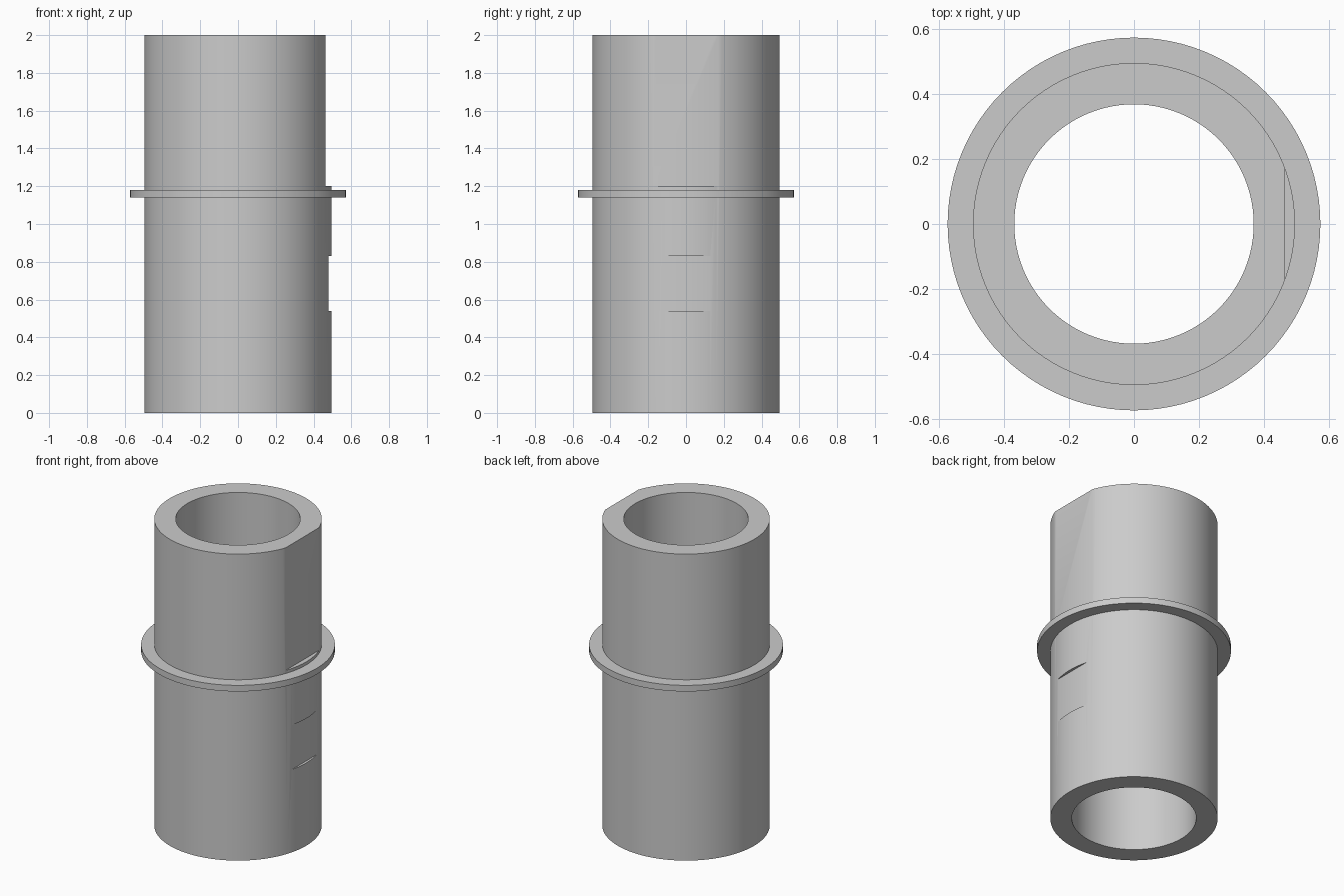
import bpy
import math

cube = bpy.data.objects.get("Cube")
if cube:
    bpy.data.objects.remove(cube, do_unlink=True)

OUTER, INNER, FLANGE, HEIGHT = 0.495, 0.368, 0.573, 2.0
SIDES = 96

grey = bpy.data.materials.new("plain grey")
grey.use_nodes = True
colour = (0.6, 0.6, 0.6, 1)
grey.diffuse_color = colour
grey.node_tree.nodes["Principled BSDF"].inputs["Base Color"].default_value = colour


def ring(name, inner, outer, bottom, top):
    """Hollow cylinder swept from a rectangular section."""
    section = [(inner, bottom), (outer, bottom), (outer, top), (inner, top)]
    n = len(section)
    verts = []
    for i in range(SIDES):
        a = math.tau * i / SIDES
        verts += [(r * math.cos(a), r * math.sin(a), z) for r, z in section]
    faces = []
    for i in range(SIDES):
        here, there = i * n, (i + 1) % SIDES * n
        for k in range(n):
            m = (k + 1) % n
            faces.append((here + k, there + k, there + m, here + m))
    mesh = bpy.data.meshes.new(name)
    mesh.from_pydata(verts, [], faces)
    mesh.materials.append(grey)
    obj = bpy.data.objects.new(name, mesh)
    bpy.context.collection.objects.link(obj)
    return obj


def activate(obj):
    bpy.ops.object.select_all(action="DESELECT")
    obj.select_set(True)
    bpy.context.view_layer.objects.active = obj


def cut_flat(obj, x, bottom, top):
    """Mill a flat facing +x between two heights."""
    bpy.ops.mesh.primitive_cube_add(size=1, location=(x + 0.5, 0, (bottom + top) / 2))
    cutter = bpy.context.object
    cutter.scale.z = top - bottom
    cutter.hide_render = True
    cutter.data.materials.append(grey)
    activate(obj)
    mod = obj.modifiers.new("flat", "BOOLEAN")
    mod.operation = "DIFFERENCE"
    mod.solver = "EXACT"
    mod.object = cutter
    bpy.ops.object.modifier_apply(modifier=mod.name)
    bpy.data.objects.remove(cutter, do_unlink=True)


# Tube with a long flat above the collar and a short shallow notch below it
tube = ring("tube_body", INNER, OUTER, 0, HEIGHT)
cut_flat(tube, 0.464, 1.2, HEIGHT + 0.1)
cut_flat(tube, 0.478, 0.54, 0.83)

# Thin collar around the tube
collar = ring("collar", OUTER - 0.02, FLANGE, 1.14, 1.18)

for part in (tube, collar):
    activate(part)
    bpy.ops.object.shade_smooth_by_angle(angle=math.radians(30))
